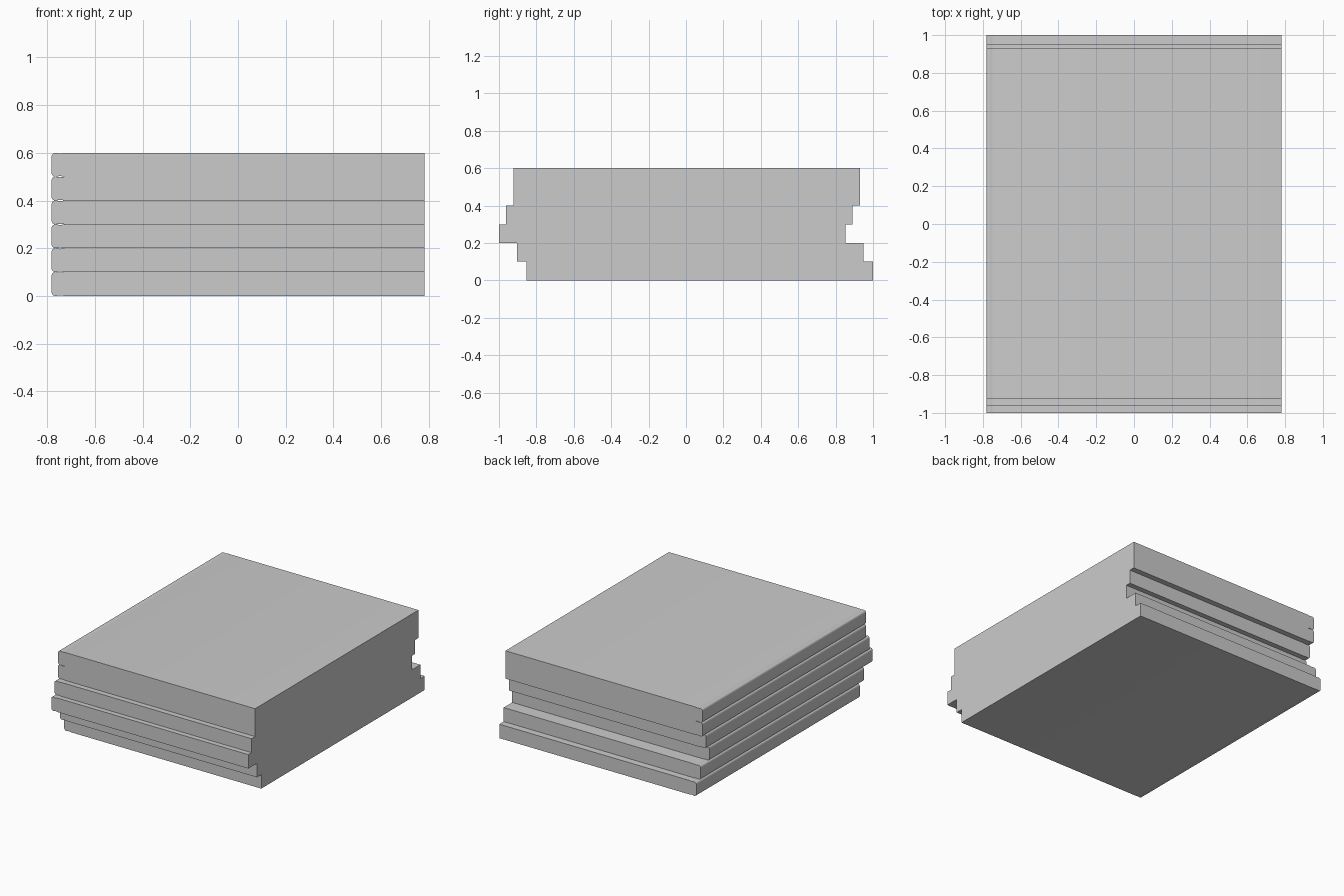
import bpy
import bmesh

if "Cube" in bpy.data.objects:
    bpy.data.objects.remove(bpy.data.objects["Cube"])

LENGTH, THICK, HALF_W = 1.853, 0.1, 0.782

# Upper half of the book cross-section: rounded spine, shallow hinge groove, flat cover
upper = [(-0.782, 0.036), (-0.780, 0.042), (-0.776, 0.047), (-0.769, 0.0498),
         (-0.762, 0.0498), (-0.755, 0.0485), (-0.746, 0.0475), (-0.737, 0.0485),
         (-0.728, 0.05), (HALF_W, 0.05)]
profile = upper + [(x, -z) for x, z in reversed(upper)]


def book(name, y_front, level):
    """Extrude the cross-section along y to make one book."""
    bm = bmesh.new()
    z0 = level * THICK + THICK / 2
    face = bm.faces.new([bm.verts.new((x, y_front, z0 + z)) for x, z in profile])
    ext = bmesh.ops.extrude_face_region(bm, geom=[face], use_keep_orig=True)
    moved = [v for v in ext["geom"] if isinstance(v, bmesh.types.BMVert)]
    bmesh.ops.translate(bm, verts=moved, vec=(0, LENGTH, 0))
    bmesh.ops.recalc_face_normals(bm, faces=bm.faces[:])
    mesh = bpy.data.meshes.new(name)
    bm.to_mesh(mesh)
    bm.free()
    obj = bpy.data.objects.new(name, mesh)
    bpy.context.collection.objects.link(obj)
    # Smooth spine, crisp cover edges
    bpy.ops.object.select_all(action='DESELECT')
    obj.select_set(True)
    bpy.context.view_layer.objects.active = obj
    bpy.ops.object.shade_smooth_by_angle(angle=0.6)


# Stack of six books, each shifted a little along y
fronts = [-0.853, -0.903, -1.0, -0.963, -0.923, -0.923]
for i, y in enumerate(fronts):
    book(f"book_{i + 1}", y, i)
